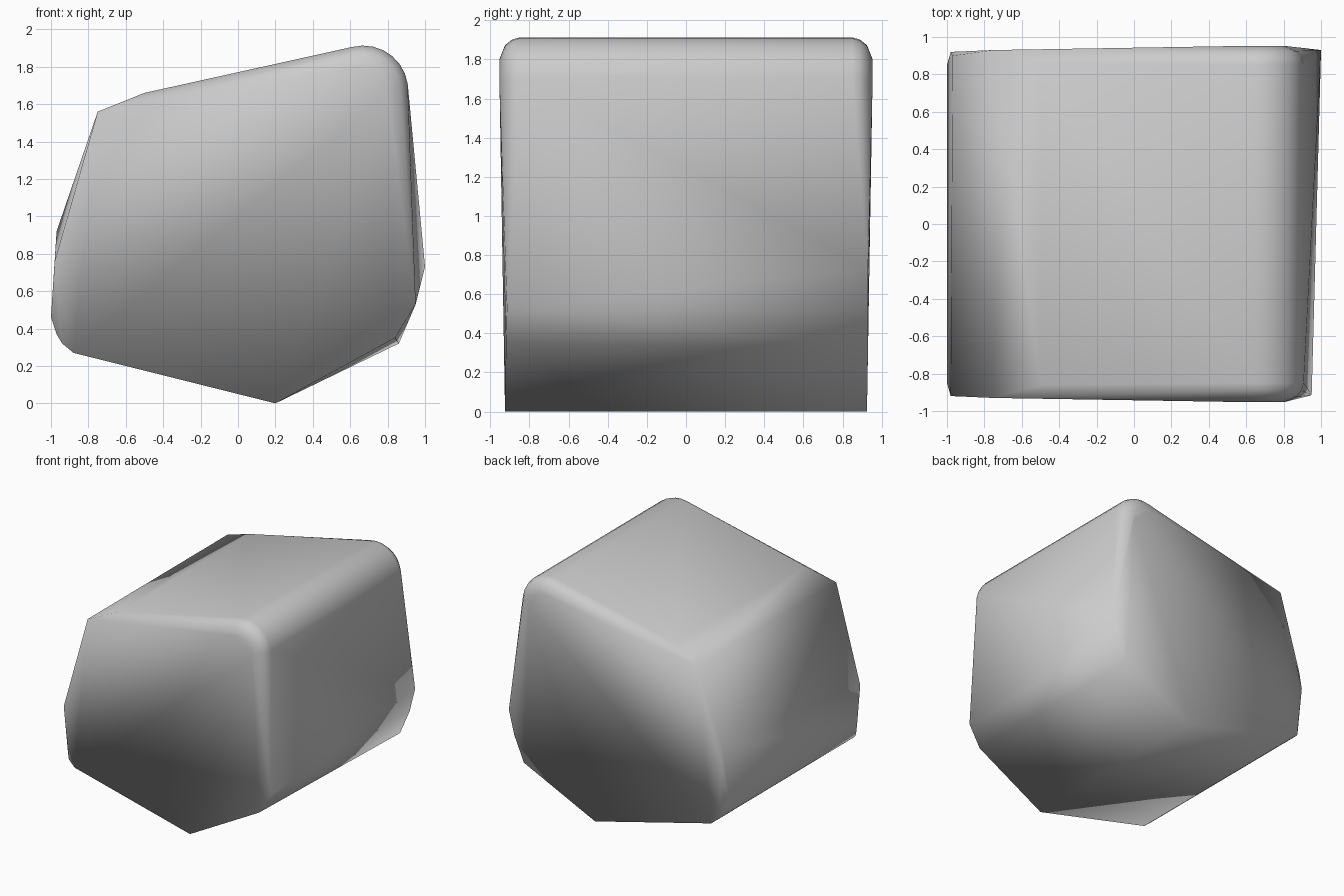
import bpy, bmesh
from math import sin, cos, radians

if "Cube" in bpy.data.objects:
    bpy.data.objects.remove(bpy.data.objects["Cube"])

bm = bmesh.new()
points = []

# Faceted side outlines, nearly identical on front and back
outline = [(-0.88, 0.92, 0.27), (0.2, 0.925, 0.0),
           (-0.94, 0.91, 0.32), (-0.97, 0.88, 0.37), (-1.0, 0.85, 0.46),
           (-0.98, 0.92, 0.76), (-0.75, 0.93, 1.56), (-0.5, 0.86, 1.66)]
for side in (-1, 1):
    points += [(x, y * side, z) for x, y, z in outline]

    # Rounded upper right corner, rolled over towards the side
    for radius, y in ((0.24, 0.85), (0.228, 0.89), (0.20, 0.925), (0.13, 0.953)):
        for i in range(9):
            a = radians(-5 + i * 13.75)
            points.append((0.67 + radius * cos(a), y * side,
                           1.673 + radius * sin(a)))

# Lower right and left corners that differ between front and back
points += [(0.95, -0.915, 0.53), (0.84, -0.92, 0.35),
           (1.0, 0.93, 0.73), (0.95, 0.93, 0.53), (0.86, 0.93, 0.32),
           (-0.97, 0.9, 0.92)]

for p in points:
    bm.verts.new(p)
hull = bmesh.ops.convex_hull(bm, input=bm.verts)
loose = [v for v in bm.verts if not v.link_faces]
bmesh.ops.delete(bm, geom=loose, context='VERTS')
bmesh.ops.recalc_face_normals(bm, faces=bm.faces)
for f in bm.faces:
    f.smooth = True

mesh = bpy.data.meshes.new("rounded_block")
bm.to_mesh(mesh)
bm.free()
block = bpy.data.objects.new("rounded_block", mesh)
bpy.context.collection.objects.link(block)
